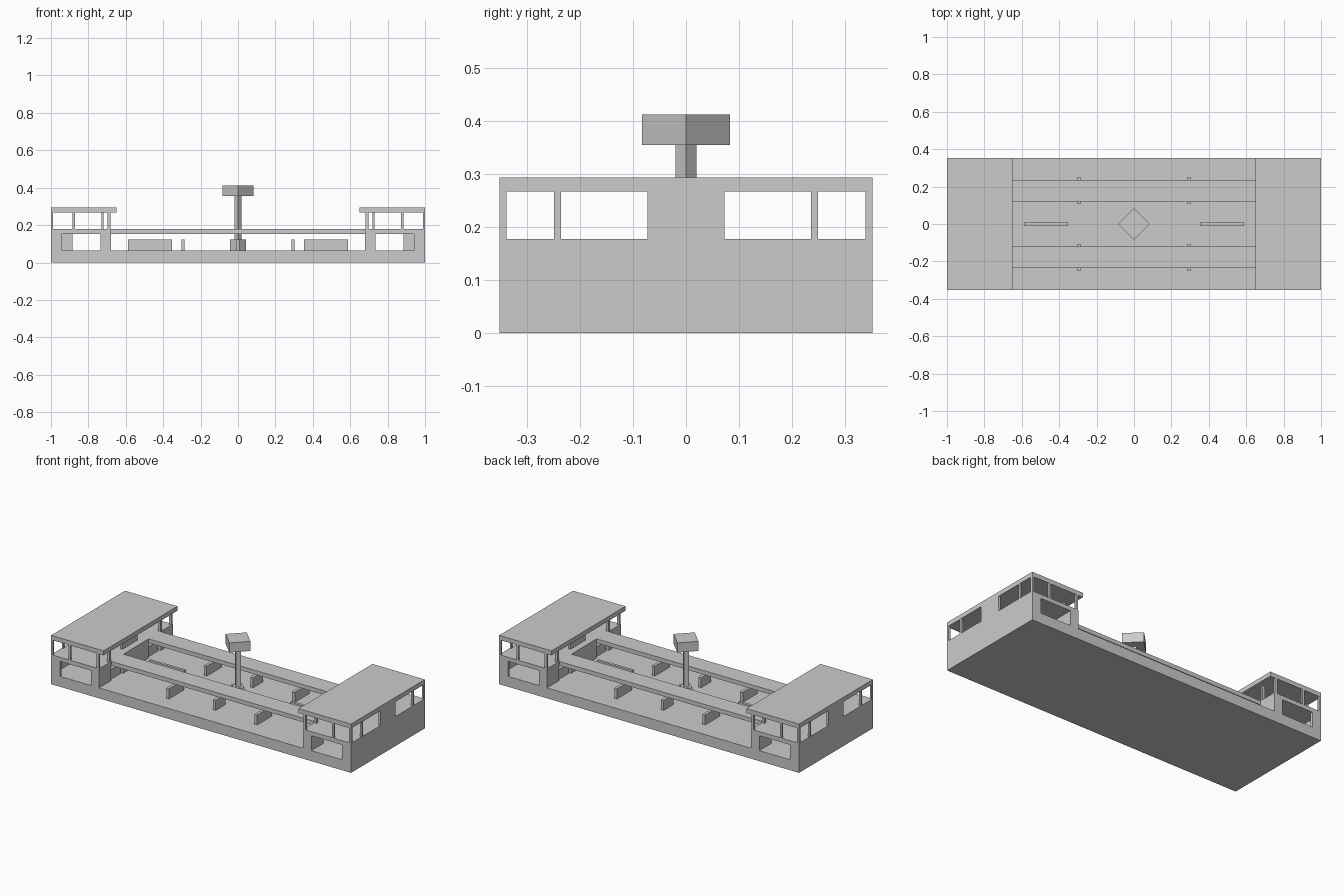
import bpy, bmesh, math

if "Cube" in bpy.data.objects:
    bpy.data.objects.remove(bpy.data.objects["Cube"])

SIGNS = (-1, 1)


def finish(name, bm):
    mesh = bpy.data.meshes.new(name)
    bm.to_mesh(mesh)
    bm.free()
    obj = bpy.data.objects.new(name, mesh)
    bpy.context.collection.objects.link(obj)
    return obj


def box(name, x, y, z, turn=0):
    """Box from (min, max) ranges, optionally turned about z."""
    bm = bmesh.new()
    bmesh.ops.create_cube(bm, size=1)
    for v in bm.verts:
        for i, (lo, hi) in enumerate((x, y, z)):
            v.co[i] = lo + (v.co[i] + 0.5) * (hi - lo)
    obj = finish(name, bm)
    obj.rotation_euler.z = turn
    return obj


def span(s, lo, hi):
    """Range mirrored to the side given by s."""
    return tuple(sorted((s * lo, s * hi)))


FLOOR, DECK_LOW, DECK, EAVE, TOP = 0.063, 0.153, 0.178, 0.267, 0.294
W = 0.352

# Base slab
box("base", (-1, 1), (-W, W), (0, FLOOR))

for sx in SIGNS:
    X = lambda lo, hi: span(sx, lo, hi)
    # End building: decks, roof and end wall
    box("upper_deck", X(0.68, 0.988), (-W, W), (DECK_LOW, DECK))
    box("roof", X(0.65, 1), (-W, W), (EAVE, TOP))
    box("end_wall", X(0.988, 1), (-W, W), (FLOOR, DECK))
    box("end_wall_panel", X(0.988, 1), (-0.073, 0.073), (DECK, EAVE))
    box("deck_screen", X(0.72, 0.731), (-0.073, 0.073), (DECK, EAVE))
    # Ground floor core and wall between the canopies
    box("core", X(0.885, 0.94), (-0.1, 0.1), (FLOOR, DECK_LOW))
    box("inner_wall", X(0.68, 0.735), (-0.12, 0.12), (FLOOR, DECK_LOW))
    # Median wall
    box("median", X(0.353, 0.587), (-0.008, 0.008), (FLOOR, 0.123))

    for sy in SIGNS:
        Y = lambda lo, hi: span(sy, lo, hi)
        # Ground floor side wall around its window
        box("corner_wall", X(0.94, 0.988), Y(0.338, W), (FLOOR, DECK_LOW))
        box("corner_pillar", X(0.68, 0.735), Y(0.237, W), (FLOOR, DECK_LOW))
        # Upper window posts
        for y0, y1 in ((0.236, 0.249), (0.339, W)):
            box("end_post", X(0.988, 1), Y(y0, y1), (DECK, EAVE))
            box("inner_post", X(0.682, 0.698), Y(y0, y1), (DECK, EAVE))
        box("side_post", X(0.872, 0.885), Y(0.339, W), (DECK, EAVE))
        # Barriers below the canopies
        box("barrier", X(0.285, 0.303), Y(0.108, 0.25), (FLOOR, 0.123))
        box("gate", X(0.69, 0.708), Y(0.13, 0.225), (FLOOR, 0.123))

# Long canopies linking both buildings
for sy in SIGNS:
    box("canopy", (-0.68, 0.68), span(sy, 0.12, 0.235), (DECK_LOW, DECK))
    box("middle_barrier", (-0.009, 0.009), span(sy, 0.13, 0.225), (FLOOR, 0.123))

# Central pylon, turned to a diamond
for name, r, z in (("pylon_foot", 0.042, (FLOOR, 0.123)),
                   ("pylon_shaft", 0.02, (0.123, 0.355)),
                   ("pylon_head", 0.083, (0.355, 0.413))):
    h = r / math.sqrt(2)
    box(name, (-h, h), (-h, h), z, math.pi / 4)
